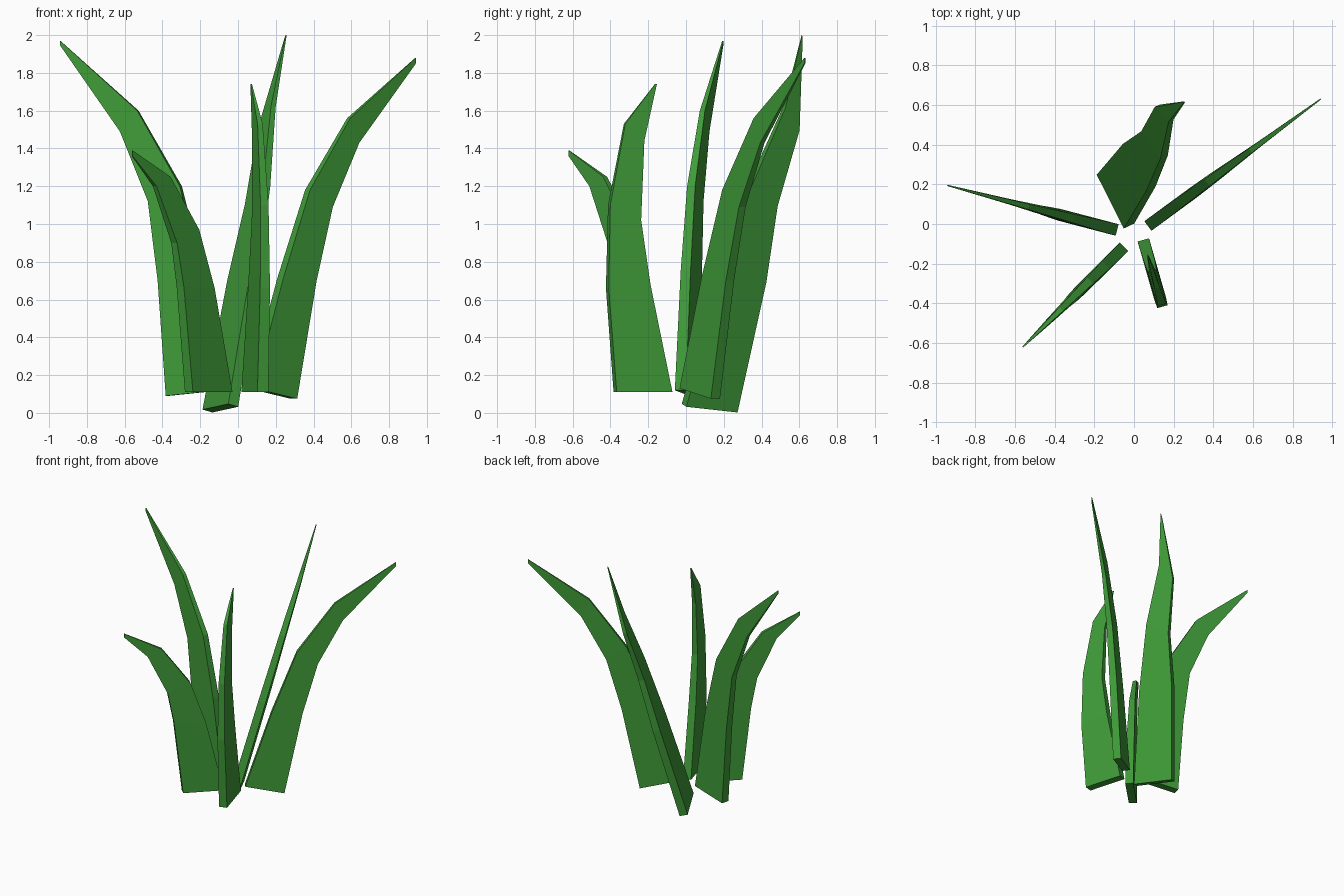
import bpy, bmesh, math
from mathutils import Vector

if "Cube" in bpy.data.objects:
    bpy.data.objects.remove(bpy.data.objects["Cube"])

green = bpy.data.materials.new("leaf_green")
green.diffuse_color = (0.05, 0.33, 0.04, 1)
green.use_nodes = True
green.node_tree.nodes["Principled BSDF"].inputs["Base Color"].default_value = green.diffuse_color

# blade thickness from base to tip
THICK = (0.06, 0.054, 0.044, 0.028, 0.006)


def blade(name, origin, azimuth, inner, outer, lean=0.0):
    """Flat tapering blade standing in a radial plane.
    inner / outer: (distance, height) along each edge, lean: sideways slope."""
    a = math.radians(azimuth)
    out = Vector((math.cos(a), math.sin(a), 0))
    side = Vector((-math.sin(a), math.cos(a), 0))
    normal = (side - Vector((0, 0, lean))).normalized()
    z0 = inner[0][1]
    base = Vector((origin[0], origin[1], 0))

    def place(p):
        r, z = p
        return base + out * r + side * lean * (z - z0) + Vector((0, 0, z))

    bm = bmesh.new()
    rings = []
    for p, q, t in zip(inner, outer, THICK):
        i, o, h = place(p), place(q), normal * t / 2
        rings.append([bm.verts.new(v) for v in (i - h, o - h, o + h, i + h)])
    for lo, hi in zip(rings, rings[1:]):
        for k in range(4):
            n = (k + 1) % 4
            bm.faces.new((lo[k], lo[n], hi[n], hi[k]))
    bm.faces.new(rings[0][::-1])
    bm.faces.new(rings[-1])
    bmesh.ops.recalc_face_normals(bm, faces=bm.faces)
    me = bpy.data.meshes.new(name)
    bm.to_mesh(me)
    bm.free()
    me.materials.append(green)
    bpy.context.collection.objects.link(bpy.data.objects.new(name, me))


# right blade, bending far outwards
blade("blade_right", (0.07, -0.01), 36.3,
      [(0, .13), (.19, .71), (.37, 1.18), (.64, 1.56), (1.08, 1.88)],
      [(.28, .075), (.41, .70), (.52, 1.09), (.70, 1.43), (1.08, 1.85)])
# tall left blade
blade("blade_left", (-0.085, -0.03), 165.3,
      [(0, .12), (.11, .75), (.225, 1.2), (.46, 1.6), (.885, 1.97)],
      [(.30, .09), (.345, .70), (.40, 1.12), (.555, 1.49), (.885, 1.945)])
# short front left blade
blade("blade_front_left", (-0.05, -0.115), 224.7,
      [(0, .11), (.13, .66), (.24, .97), (.445, 1.25), (.718, 1.39)],
      [(.295, .11), (.36, .67), (.405, .90), (.55, 1.2), (.718, 1.36)])
# front blade, curling back inwards
blade("blade_front", (0.047, -0.08), -74,
      [(0, .11), (.12, .68), (.17, 1.02), (.15, 1.44), (.078, 1.74)],
      [(.307, .11), (.35, .66), (.34, 1.10), (.255, 1.53), (.088, 1.74)])
# back blade, leaning sideways
blade("blade_back", (-0.025, -0.01), 115.3,
      [(0, .04), (.123, .72), (.238, 1.2), (.39, 1.62), (.444, 2.0)],
      [(.303, .01), (.387, .70), (.405, 1.1), (.487, 1.5), (.45, 1.98)],
      lean=-0.265)
